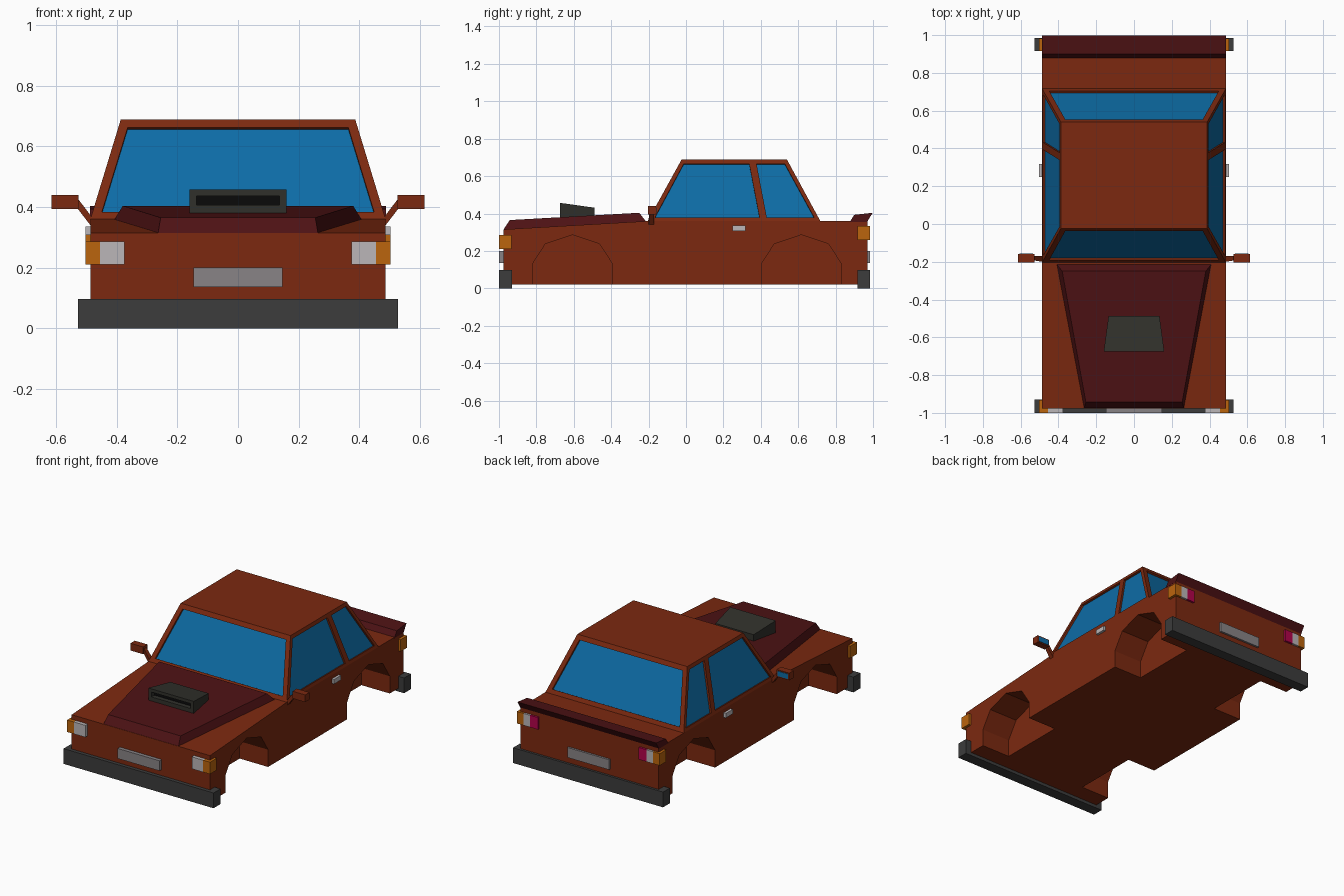
import bpy, bmesh
from mathutils import Vector

if "Cube" in bpy.data.objects:
    bpy.data.objects.remove(bpy.data.objects["Cube"])


def mat(name, r, g, b):
    m = bpy.data.materials.new(name)
    m.diffuse_color = (r, g, b, 1)
    m.use_nodes = True
    m.node_tree.nodes["Principled BSDF"].inputs["Base Color"].default_value = m.diffuse_color
    return m


PAINT = mat("paint", 0.2, 0.022, 0.005)
DARK = mat("dark_red", 0.075, 0.006, 0.007)
GLASS = mat("glass", 0.004, 0.15, 0.38)
BUMPER = mat("bumper_grey", 0.045, 0.045, 0.045)
SCOOP = mat("scoop_grey", 0.03, 0.03, 0.024)
BLACK = mat("black", 0.003, 0.003, 0.003)
ORANGE = mat("orange", 0.5, 0.13, 0.004)
WHITE = mat("lamp_white", 0.5, 0.47, 0.48)
RED = mat("lamp_red", 0.45, 0.001, 0.07)
PLATE = mat("plate_grey", 0.25, 0.23, 0.24)


def finish(name, bm, *mats):
    bmesh.ops.recalc_face_normals(bm, faces=bm.faces)
    me = bpy.data.meshes.new(name)
    bm.to_mesh(me)
    bm.free()
    for m in mats:
        me.materials.append(m)
    ob = bpy.data.objects.new(name, me)
    bpy.context.collection.objects.link(ob)
    return ob


def loft(name, a, b, m):
    """Closed solid between two rings with the same number of points."""
    bm = bmesh.new()
    va, vb = [bm.verts.new(p) for p in a], [bm.verts.new(p) for p in b]
    n = len(a)
    for i in range(n):
        j = (i + 1) % n
        bm.faces.new((va[i], va[j], vb[j], vb[i]))
    bm.faces.new(va[::-1])
    bm.faces.new(vb)
    return finish(name, bm, m)


def prism(name, yz, x0, x1, m):
    return loft(name, [(x0, y, z) for y, z in yz], [(x1, y, z) for y, z in yz], m)


def box(name, x, y, z, m):
    return prism(name, [(y[0], z[0]), (y[1], z[0]), (y[1], z[1]), (y[0], z[1])], x[0], x[1], m)


def cut(ob, cutters):
    for c in cutters:
        md = ob.modifiers.new("cut", 'BOOLEAN')
        md.operation, md.solver, md.object = 'DIFFERENCE', 'EXACT', c
    bpy.context.view_layer.update()
    dg = bpy.context.evaluated_depsgraph_get()
    me = bpy.data.meshes.new_from_object(ob.evaluated_get(dg))
    ob.modifiers.clear()
    ob.data = me
    for c in cutters:
        bpy.data.objects.remove(c)


SIDES = (("right", 1), ("left", -1))

# lower body with four wheel arches
body = prism("body", [(-0.977, 0.02), (-0.977, 0.315), (-0.2, 0.36), (0.97, 0.36), (0.97, 0.02)],
             -0.487, 0.487, PAINT)
ARCH = [(-0.214, -0.05), (-0.214, 0.13), (-0.145, 0.237), (0, 0.286), (0.145, 0.237), (0.214, 0.13), (0.214, -0.05)]
cut(body, [prism("arch_cutter", [(c + y, z) for y, z in ARCH], s * 0.287, s * 0.6, PAINT)
           for c in (-0.607, 0.617) for _, s in SIDES])

# cabin: sloped frames with recessed glass
Z0, Z1 = 0.36, 0.688


def lerp(a, b, z):
    return a + (b - a) * (z - Z0) / (Z1 - Z0)


def front(x, z):
    return Vector((x, lerp(-0.205, -0.024, z), z))


def rear(x, z):
    return Vector((x, lerp(0.718, 0.54, z), z))


def side(s):
    return lambda y, z: Vector((s * lerp(0.487, 0.387, z), y, z))


bm = bmesh.new()
centre = Vector((0, 0.25, 0.5))


def window(plane, outer, inner):
    o, i = [plane(*p) for p in outer], [plane(*p) for p in inner]
    n = (o[1] - o[0]).cross(o[2] - o[0]).normalized()
    n *= 0.012 if n.dot(centre - o[0]) > 0 else -0.012
    rings = [[bm.verts.new(p) for p in r] for r in (o, i, [p + n for p in i])]
    for a, b in zip(rings, rings[1:]):
        for k in range(4):
            j = (k + 1) % 4
            bm.faces.new((a[k], a[j], b[j], b[k]))
    bm.faces.new(rings[2]).material_index = 1


for plane in (front, rear):
    window(plane, [(-0.487, Z0), (0.487, Z0), (0.387, Z1), (-0.387, Z1)],
           [(-0.449, 0.384), (0.449, 0.384), (0.364, 0.662), (-0.364, 0.662)])
for _, s in SIDES:
    window(side(s), [(-0.205, Z0), (0.415, Z0), (0.355, Z1), (-0.024, Z1)],
           [(-0.167, 0.378), (0.393, 0.378), (0.338, 0.666), (-0.012, 0.666)])
    window(side(s), [(0.415, Z0), (0.718, Z0), (0.54, Z1), (0.355, Z1)],
           [(0.432, 0.378), (0.686, 0.378), (0.528, 0.666), (0.377, 0.666)])
bm.faces.new([bm.verts.new(p) for p in (front(-0.387, Z1), front(0.387, Z1), rear(0.387, Z1), rear(-0.387, Z1))])
bmesh.ops.remove_doubles(bm, verts=bm.verts, dist=0.0005)
finish("cabin", bm, PAINT, GLASS)


def ring(x0, y0, z0, x1, y1, z1):
    return [(-x0, y0, z0), (x0, y0, z0), (x1, y1, z1), (-x1, y1, z1)]


# raised hood panel, air scoop and rear spoiler
loft("hood_panel", ring(0.264, -0.977, 0.312, 0.41, -0.212, 0.355),
     ring(0.255, -0.942, 0.365, 0.38, -0.25, 0.404), DARK)
scoop = loft("hood_scoop", ring(0.16, -0.674, 0.375, 0.135, -0.488, 0.385),
             ring(0.16, -0.674, 0.457, 0.135, -0.488, 0.431), SCOOP)
cut(scoop, [box("slot_cutter", (-0.137, 0.137), (-0.75, -0.64), (0.406, 0.437), SCOOP)])
box("scoop_slot", (-0.137, 0.137), (-0.645, -0.635), (0.406, 0.437), BLACK)
prism("spoiler", [(0.875, 0.355), (0.9, 0.393), (0.998, 0.404), (0.968, 0.355)], -0.488, 0.488, DARK)

# bumpers and plates
box("front_bumper", (-0.528, 0.528), (-1.0, -0.93), (0, 0.097), BUMPER)
box("rear_bumper", (-0.528, 0.528), (0.917, 0.985), (0, 0.097), BUMPER)
box("front_plate", (-0.147, 0.147), (-1.0, -0.97), (0.136, 0.2), PLATE)
box("rear_plate", (-0.147, 0.147), (0.96, 0.983), (0.136, 0.2), PLATE)

# lamps, handles and mirrors on both sides
for tag, s in SIDES:
    def part(name, x0, x1, y, z, m):
        return box(f"{tag}_{name}", (s * x0, s * x1), y, z, m)

    part("headlight", 0.375, 0.455, (-1.0, -0.94), (0.21, 0.286), WHITE)
    part("front_indicator", 0.455, 0.503, (-1.0, -0.933), (0.21, 0.286), ORANGE)
    part("tail_light", 0.355, 0.41, (0.93, 0.983), (0.258, 0.334), RED)
    part("reverse_light", 0.41, 0.455, (0.93, 0.983), (0.258, 0.334), WHITE)
    part("rear_indicator", 0.455, 0.503, (0.917, 0.983), (0.258, 0.334), ORANGE)
    part("door_handle", 0.48, 0.503, (0.248, 0.317), (0.307, 0.336), WHITE)
    part("mirror", 0.526, 0.615, (-0.203, -0.16), (0.394, 0.44), PAINT)
    part("mirror_glass", 0.534, 0.607, (-0.165, -0.157), (0.401, 0.433), GLASS)
    loft(f"{tag}_mirror_arm",
         [(s * 0.483, y, z) for y, z in ((-0.2, 0.335), (-0.17, 0.335), (-0.17, 0.368), (-0.2, 0.368))],
         [(s * 0.53, y, z) for y, z in ((-0.193, 0.396), (-0.17, 0.396), (-0.17, 0.43), (-0.193, 0.43))], PAINT)
